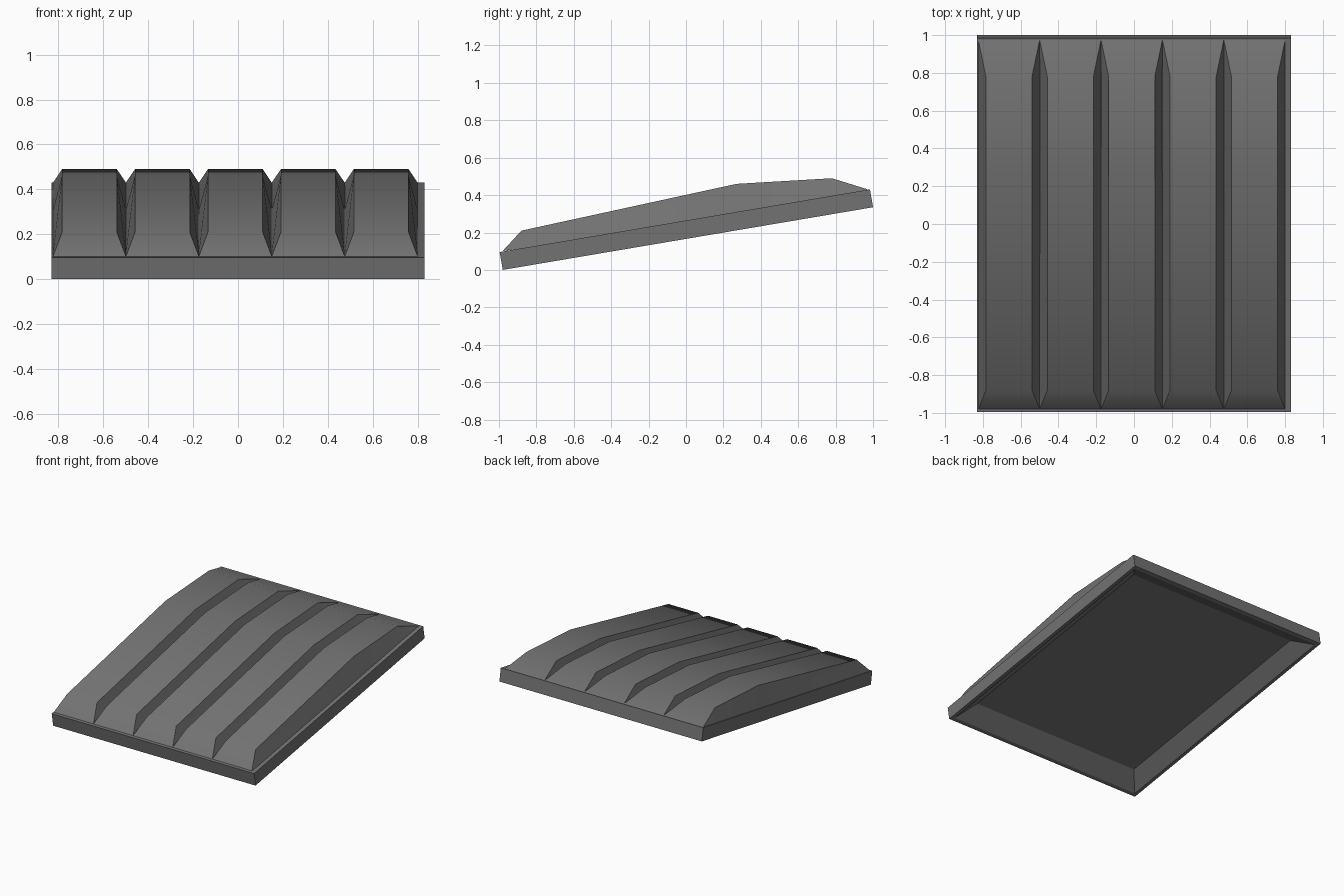
import bpy, bmesh, math
from mathutils import Matrix

cube = bpy.data.objects.get("Cube")
if cube:
    bpy.data.objects.remove(cube, do_unlink=True)

gray = bpy.data.materials.new("dark gray")
gray.use_nodes = True
COLOR = (0.17, 0.17, 0.17, 1)
gray.diffuse_color = COLOR
gray.node_tree.nodes["Principled BSDF"].inputs["Base Color"].default_value = COLOR


def finish(bm, name, angle):
    """Turn a bmesh into a shaded object with the gray material."""
    bmesh.ops.recalc_face_normals(bm, faces=bm.faces)
    mesh = bpy.data.meshes.new(name)
    bm.to_mesh(mesh)
    bm.free()
    mesh.materials.append(gray)
    obj = bpy.data.objects.new(name, mesh)
    bpy.context.collection.objects.link(obj)
    bpy.ops.object.select_all(action="DESELECT")
    obj.select_set(True)
    bpy.context.view_layer.objects.active = obj
    bpy.ops.object.shade_smooth_by_angle(angle=math.radians(angle))
    return obj


def bridge(bm, a, b):
    for i in range(len(a)):
        j = (i + 1) % len(a)
        bm.faces.new((a[i], a[j], b[j], b[i]))


# Tilted base slab with a shallow, bevelled recess underneath
TILT = math.atan2(0.335, 1.98)
bm = bmesh.new()
rings = []
for hx, hy, z in [(0.83, 1.004, 0.097), (0.83, 1.004, 0),
                  (0.805, 0.975, 0), (0.70, 0.845, 0.08)]:
    rings.append([bm.verts.new((sx * hx, sy * hy, z))
                  for sx, sy in [(-1, -1), (1, -1), (1, 1), (-1, 1)]])
for a, b in zip(rings, rings[1:]):
    bridge(bm, a, b)
bm.faces.new(rings[0])
bm.faces.new(rings[-1])
bm.transform(Matrix.Translation((0, 0.01, 0.1675)) @ Matrix.Rotation(TILT, 4, "X"))
finish(bm, "base_slab", 25)


# Raised ribs: a bent top that narrows above a full-width foot
def deck(y):
    return 0.098 + 0.168 * (y + 1)


FOOT, CREST, PITCH = 0.1625, 0.122, 0.325
crest = [(-0.88, 0.21), (0.27, 0.46), (0.78, 0.49)]
tips = [-0.98, 0.975]

bm = bmesh.new()
front, back = [[bm.verts.new((s * FOOT, y, deck(y))) for s in (-1, 1)] for y in tips]
tops = [[bm.verts.new((s * CREST, y, z)) for s in (-1, 1)] for y, z in crest]
feet = [[bm.verts.new((s * FOOT, y, deck(y) - 0.004)) for s in (-1, 1)] for y, z in crest]
upper = [front] + tops + [back]
lower = [front] + feet + [back]
for row in (upper, lower):
    for a, b in zip(row, row[1:]):
        bm.faces.new((a[0], a[1], b[1], b[0]))
for s in (0, 1):
    bm.faces.new((front[s], feet[0][s], tops[0][s]))
    bm.faces.new((back[s], feet[-1][s], tops[-1][s]))
    for i in range(len(tops) - 1):
        bm.faces.new((feet[i][s], feet[i + 1][s], tops[i + 1][s], tops[i][s]))
ribs = finish(bm, "raised_ribs", 45)
ribs.location.x = -0.012 - 2 * PITCH
array = ribs.modifiers.new("repeat", "ARRAY")
array.count = 5
array.use_relative_offset = False
array.use_constant_offset = True
array.constant_offset_displace = (PITCH, 0, 0)
